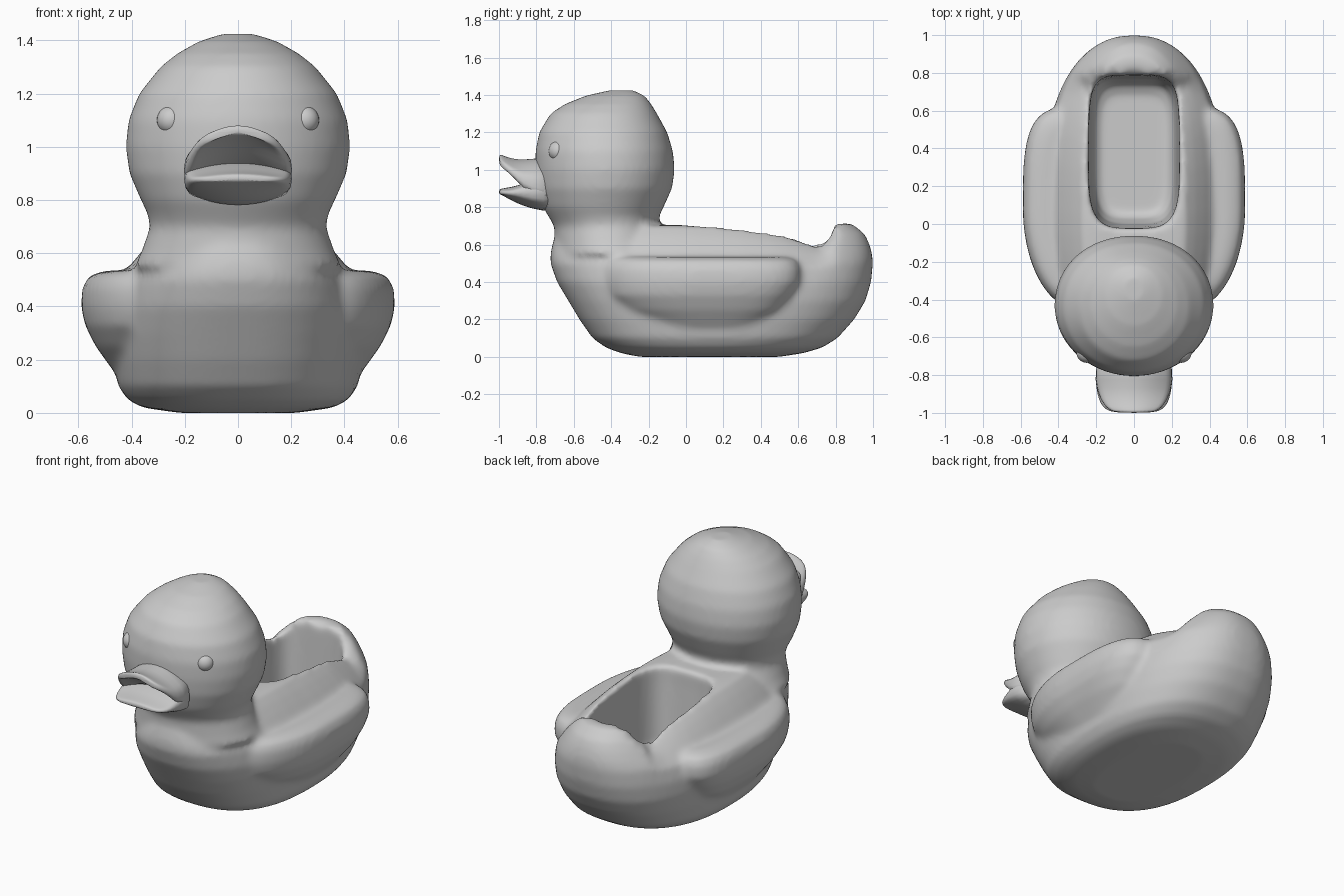
import bpy, bmesh, math

if "Cube" in bpy.data.objects:
    bpy.data.objects.remove(bpy.data.objects["Cube"])

N = 64


def interp(table, v):
    for (a, fa), (b, fb) in zip(table, table[1:]):
        if v <= b:
            return fa + (fb - fa) * max(0, (v - a) / (b - a))
    return table[-1][1]


def skin(bm, rings):
    """Bridge closed rings of equal point count and cap both ends."""
    vs = [[bm.verts.new(p) for p in r] for r in rings]
    for a, b in zip(vs, vs[1:]):
        for i in range(len(a)):
            j = (i + 1) % len(a)
            bm.faces.new((a[i], a[j], b[j], b[i]))
    bm.faces.new(vs[0])
    bm.faces.new(vs[-1])


def oval_loft(bm, levels, nf=2.0, nb=2.0, cx=0.0, warp=None):
    """Levels are (z, front y, back y, half width); nf/nb square off the ovals."""
    rings = []
    for z, y0, y1, w in levels:
        ring = []
        for i in range(N):
            a = 2 * math.pi * (i + 0.5) / N
            c, s = math.cos(a), math.sin(a)
            e = 2 / (nb if s > 0 else nf)
            x = cx + w * math.copysign(abs(c) ** e, c)
            y = (y0 + y1) / 2 + (y1 - y0) / 2 * math.copysign(abs(s) ** e, s)
            ring.append((x, y, warp(y, z) if warp else z))
        rings.append(ring)
    skin(bm, rings)


def finish(bm, name):
    bmesh.ops.recalc_face_normals(bm, faces=bm.faces)
    for f in bm.faces:
        f.smooth = True
    me = bpy.data.meshes.new(name)
    bm.to_mesh(me)
    bm.free()
    ob = bpy.data.objects.new(name, me)
    bpy.context.collection.objects.link(ob)
    return ob


# Deck line dips towards the back, then rises into the tail
deck = [(-1, .70), (0, .70), (.25, .685), (.5, .655), (.73, .60), (.80, .71), (1, .71)]


def deck_warp(y, z):
    t = min(1, max(0, (z - .3) / .4))
    return z + (interp(deck, y) - .70) * t * t


bm = bmesh.new()
# Hull
oval_loft(bm, [(0, -.25, .5, .22), (.02, -.35, .63, .36), (.05, -.43, .73, .415),
               (.1, -.50, .81, .45), (.2, -.57, .90, .47), (.3, -.63, .96, .48),
               (.4, -.69, .99, .475), (.5, -.725, 1.0, .45), (.55, -.725, .995, .41),
               (.6, -.715, .98, .37), (.65, -.70, .955, .325), (.7, -.66, .89, .27),
               (.705, -.5, .83, .2), (.705, -.3, .7, .12), (.705, 0, .4, .04)],
          2.5, 2.4, warp=deck_warp)
# Neck and head
oval_loft(bm, [(.55, -.70, -.08, .39), (.6, -.70, -.11, .365), (.7, -.705, -.145, .33),
               (.75, -.735, -.145, .34), (.8, -.765, -.12, .365), (.9, -.795, -.075, .408),
               (1.0, -.805, -.06, .422), (1.1, -.805, -.07, .412), (1.2, -.785, -.1, .372),
               (1.3, -.725, -.155, .292), (1.35, -.65, -.185, .23),
               (1.395, -.54, -.22, .15), (1.425, -.41, -.28, .06)], 2.0, 2.1)
# Wings
for side in (-1, 1):
    oval_loft(bm, [(.16, -.2, .4, .17), (.25, -.35, .52, .235), (.33, -.43, .58, .275),
                   (.4, -.45, .62, .29), (.47, -.45, .62, .285), (.515, -.43, .6, .26),
                   (.535, -.4, .55, .2)], 2.0, 3.5, cx=.3 * side)
body = finish(bm, "duck_body")

# Cavity cutter
bm = bmesh.new()
oval_loft(bm, [(.13, .06, .68, .17), (.16, .03, .74, .21), (.25, .0, .77, .225),
               (.6, -.02, .785, .238), (.9, -.03, .80, .25)], 4, 5)
cutter = finish(bm, "cavity_cutter")
cutter.hide_render = True
cutter.hide_viewport = True

# Fuse the parts, hollow them and soften the joins
for kind in ("fuse", "hollow", "even", "soften"):
    m = body.modifiers.new(kind, {"hollow": "BOOLEAN", "soften": "SMOOTH"}.get(kind, "REMESH"))
    if m.type == "REMESH":
        m.mode = 'VOXEL'
        m.voxel_size = .015
        m.use_smooth_shade = True
    elif m.type == "BOOLEAN":
        m.operation = 'DIFFERENCE'
        m.object = cutter
        m.solver = 'EXACT'
    else:
        m.factor = .5
        m.iterations = 10


def bill(name, stations):
    """Stations are (y, half width, top z, bottom z, top edge drop, bottom edge drop)."""
    us = [i / 6 - 1 for i in range(13)]
    bm = bmesh.new()
    rings = []
    for y, w, zt, zb, dt, db in stations:
        top = [(u * w, y, zt - dt * u * u) for u in us]
        low = [(u * w, y, zb - db * u * u) for u in reversed(us)]
        rings.append(top + low)
    skin(bm, rings)
    ob = finish(bm, name)
    sub = ob.modifiers.new("round", 'SUBSURF')
    sub.levels = sub.render_levels = 1
    return ob


# Open bill, upper and lower halves
bill("upper_bill", [(-.68, .21, 1.08, .88, .12, .08), (-.84, .207, 1.055, .94, .10, .08),
                    (-.90, .19, 1.055, .985, .075, .06), (-.95, .165, 1.065, 1.02, .05, .04),
                    (-.985, .135, 1.08, 1.04, .04, .035), (-1.0, .09, 1.082, 1.05, .025, .025)])
bill("lower_bill", [(-.68, .21, .96, .76, .02, -.05), (-.84, .205, .94, .795, .02, -.05),
                    (-.90, .195, .915, .82, .02, -.04), (-.95, .18, .905, .845, .02, -.02),
                    (-.985, .15, .90, .865, .015, -.005), (-1.0, .10, .895, .87, .01, 0)])

# Eyes: shallow bumps
for side, name in ((-1, "left_eye"), (1, "right_eye")):
    bm = bmesh.new()
    bmesh.ops.create_uvsphere(bm, u_segments=24, v_segments=16, radius=.055)
    finish(bm, name).location = (.25 * side, -.68, 1.1)
